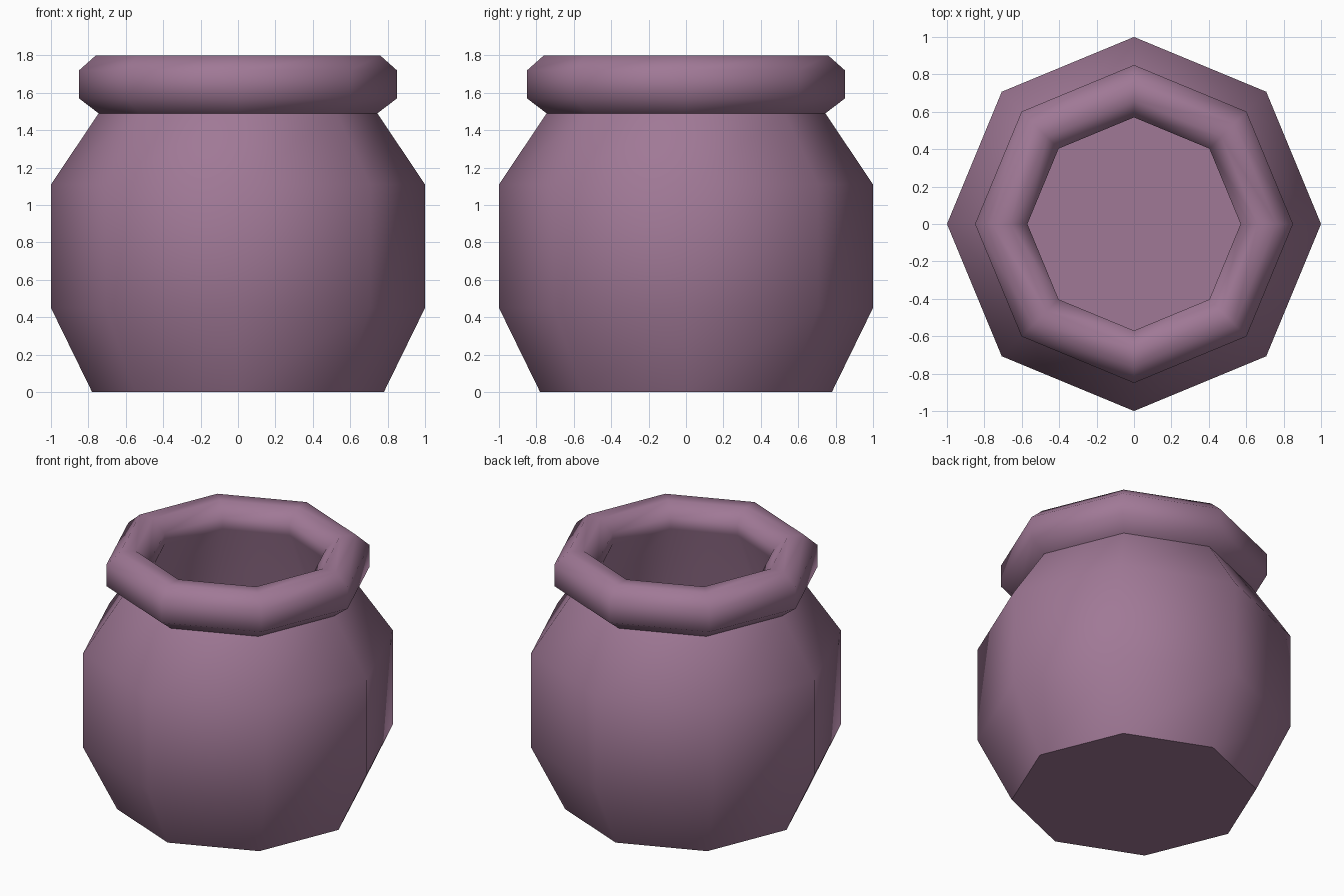
import bpy, bmesh, math

if "Cube" in bpy.data.objects:
    bpy.data.objects.remove(bpy.data.objects["Cube"])

SIDES = 8
mauve = bpy.data.materials.new("mauve clay")
mauve.diffuse_color = (0.352, 0.190, 0.305, 1)
mauve.use_nodes = True
mauve.node_tree.nodes["Principled BSDF"].inputs["Base Color"].default_value = mauve.diffuse_color


def lathe(name, profile, floor=False, cap=False):
    """Turn an (r, z) profile into an eight-sided solid of revolution."""
    bm = bmesh.new()
    rings = []
    for r, z in profile:
        rings.append([bm.verts.new((r * math.cos(math.tau * i / SIDES),
                                    r * math.sin(math.tau * i / SIDES), z))
                      for i in range(SIDES)])
    for a, b in zip(rings, rings[1:]):
        for i in range(SIDES):
            j = (i + 1) % SIDES
            bm.faces.new((a[i], a[j], b[j], b[i]))
    if floor:
        bm.faces.new(rings[0][::-1])
    if cap:
        bm.faces.new(rings[-1])
    mesh = bpy.data.meshes.new(name)
    bm.to_mesh(mesh)
    bm.free()
    mesh.materials.append(mauve)
    obj = bpy.data.objects.new(name, mesh)
    bpy.context.collection.objects.link(obj)
    bpy.ops.object.select_all(action='DESELECT')
    obj.select_set(True)
    bpy.context.view_layer.objects.active = obj
    bpy.ops.object.shade_smooth_by_angle(angle=math.radians(55))
    return obj


# pot body with a flat floor
lathe("pot_body", [(0.78, 0), (1, 0.45), (1, 1.11), (0.745, 1.49)], floor=True)

# thick rolled rim, running inside into the hollow's wall and floor
lathe("pot_rim_and_hollow",
      [(0.745, 1.49), (0.85, 1.57), (0.85, 1.72), (0.76, 1.8),
       (0.66, 1.8), (0.57, 1.72), (0.57, 1.64), (0.82, 1.08),
       (0.82, 0.5), (0.64, 0.13)], cap=True)
